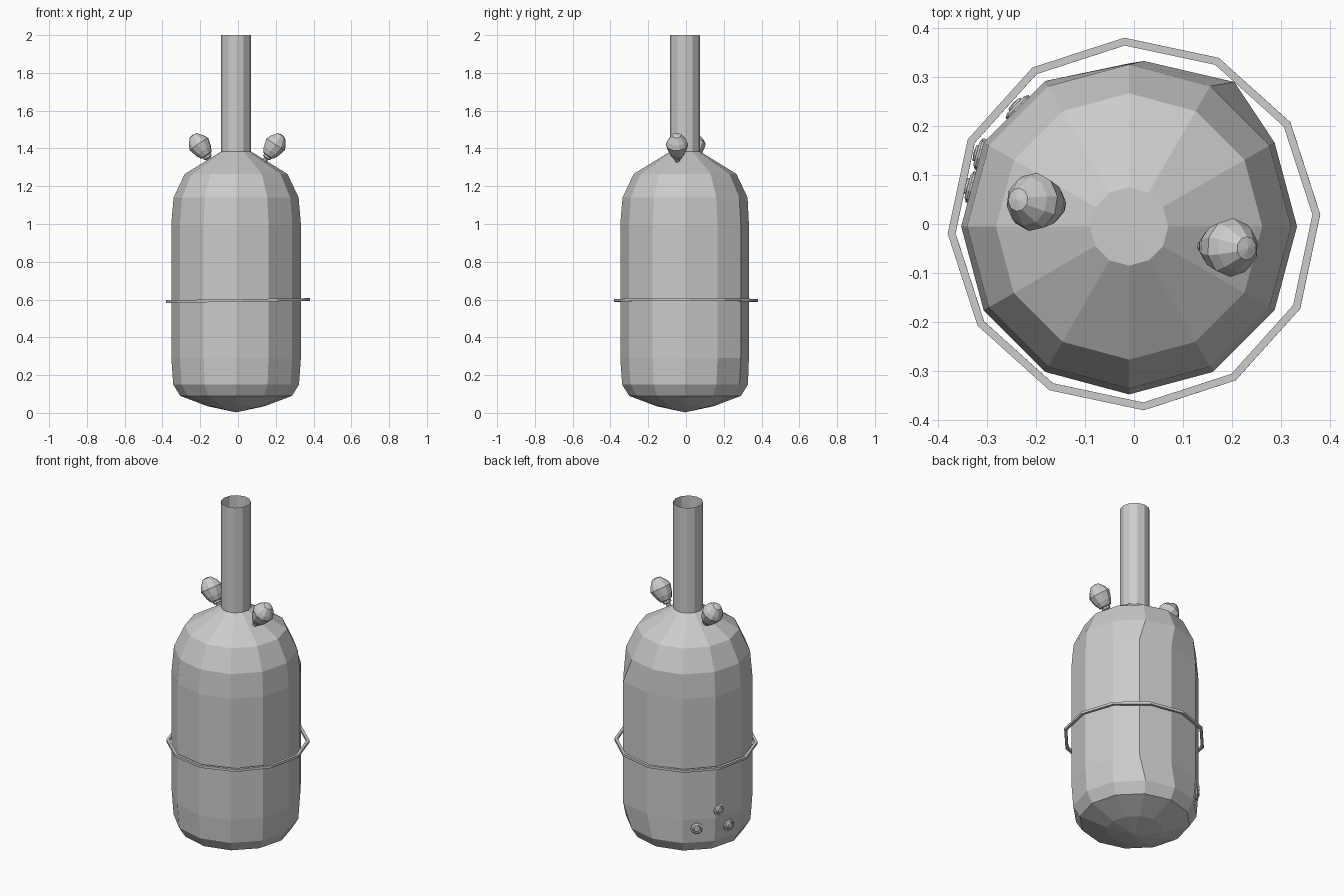
import bpy, bmesh
from math import sin, cos, tan, radians, pi
from mathutils import Vector, Matrix

if "Cube" in bpy.data.objects:
    bpy.data.objects.remove(bpy.data.objects["Cube"])

CENTRE = Vector((-0.01, -0.005, 0))


def finish(bm, name, matrix=Matrix()):
    bmesh.ops.recalc_face_normals(bm, faces=bm.faces)
    me = bpy.data.meshes.new(name)
    bm.to_mesh(me)
    bm.free()
    ob = bpy.data.objects.new(name, me)
    ob.matrix_world = matrix
    bpy.context.collection.objects.link(ob)
    return ob


def lathe(profile, sides):
    """Revolve (radius, height) points; zero radius becomes a single tip."""
    bm = bmesh.new()
    rings = []
    for r, z in profile:
        n = 1 if r == 0 else sides
        rings.append([bm.verts.new((r * cos(2 * pi * i / sides), r * sin(2 * pi * i / sides), z))
                      for i in range(n)])
    for a, b in zip(rings, rings[1:]):
        for i in range(sides):
            j = (i + 1) % sides
            quad = [a[i % len(a)], a[j % len(a)], b[j % len(b)], b[i % len(b)]]
            bm.faces.new(list(dict.fromkeys(quad)))
    return bm, rings


def aim(position, direction):
    turn = Vector(direction).to_track_quat('Z', 'Y').to_matrix().to_4x4()
    return Matrix.Translation(position) @ turn


# Tank body, with the back right panel pushed out of round
body, rings = lathe([(0, 0.003), (0.15, 0.035), (0.296, 0.09), (0.333, 0.15), (0.343, 0.29),
                     (0.343, 1.0), (0.331, 1.14), (0.272, 1.265), (0.08, 1.383), (0, 1.384)], 12)
for ring in rings[4:6]:
    ring[2].co.x, ring[2].co.y = 0.215, 0.295
    ring[3].co.x, ring[3].co.y = 0.03, 0.338
finish(body, "tank_body", Matrix.Translation(CENTRE))

# Open neck pipe
pipe, _ = lathe([(0.08, 1.38), (0.08, 2.0)], 12)
finish(pipe, "neck_pipe", Matrix.Translation(CENTRE))

# Loose hoop around the middle, slightly tilted
hoop, _ = lathe([(0.381, -0.007), (0.381, 0.007), (0.365, 0.007), (0.365, -0.007),
                 (0.381, -0.007)], 12)
bmesh.ops.remove_doubles(hoop, verts=hoop.verts, dist=0.0001)
finish(hoop, "hoop", Matrix.Translation((0, 0, 0.595)) @ Matrix.Rotation(radians(-0.8), 4, 'Y')
       @ Matrix.Rotation(radians(3), 4, 'Z'))

# Two bulb valves on the shoulder
bulb = [(0, -0.01), (0.013, -0.01), (0.013, 0.012), (0.024, 0.016), (0.024, 0.028), (0.034, 0.032),
        (0.043, 0.05), (0.047, 0.057), (0.06, 0.102), (0.05, 0.125), (0.024, 0.158), (0, 0.163)]
for side, base, lean in (("left", (-0.15, 0.037, 1.337), (-0.55, 0.08, 0.83)),
                         ("right", (0.143, -0.045, 1.337), (0.55, -0.03, 0.83))):
    bm, _ = lathe(bulb, 10)
    finish(bm, side + "_valve", aim(base, lean))

# Three rivets low on the back left, sitting flat on the side panels
rivet = [(0, -0.008), (0.033, -0.008), (0.033, 0.007), (0.024, 0.012), (0.02, 0.006),
         (0.016, 0.016), (0, 0.018)]
for i, (angle, panel, z) in enumerate(((133, 135, 0.235), (154, 165, 0.33), (166, 165, 0.22))):
    p = radians(panel)
    out, along = Vector((cos(p), sin(p), 0)), Vector((-sin(p), cos(p), 0))
    apothem = 0.328
    place = CENTRE + out * apothem + along * apothem * tan(radians(angle - panel)) + Vector((0, 0, z))
    bm, _ = lathe(rivet, 10)
    finish(bm, "rivet_%d" % (i + 1), aim(place, out))
